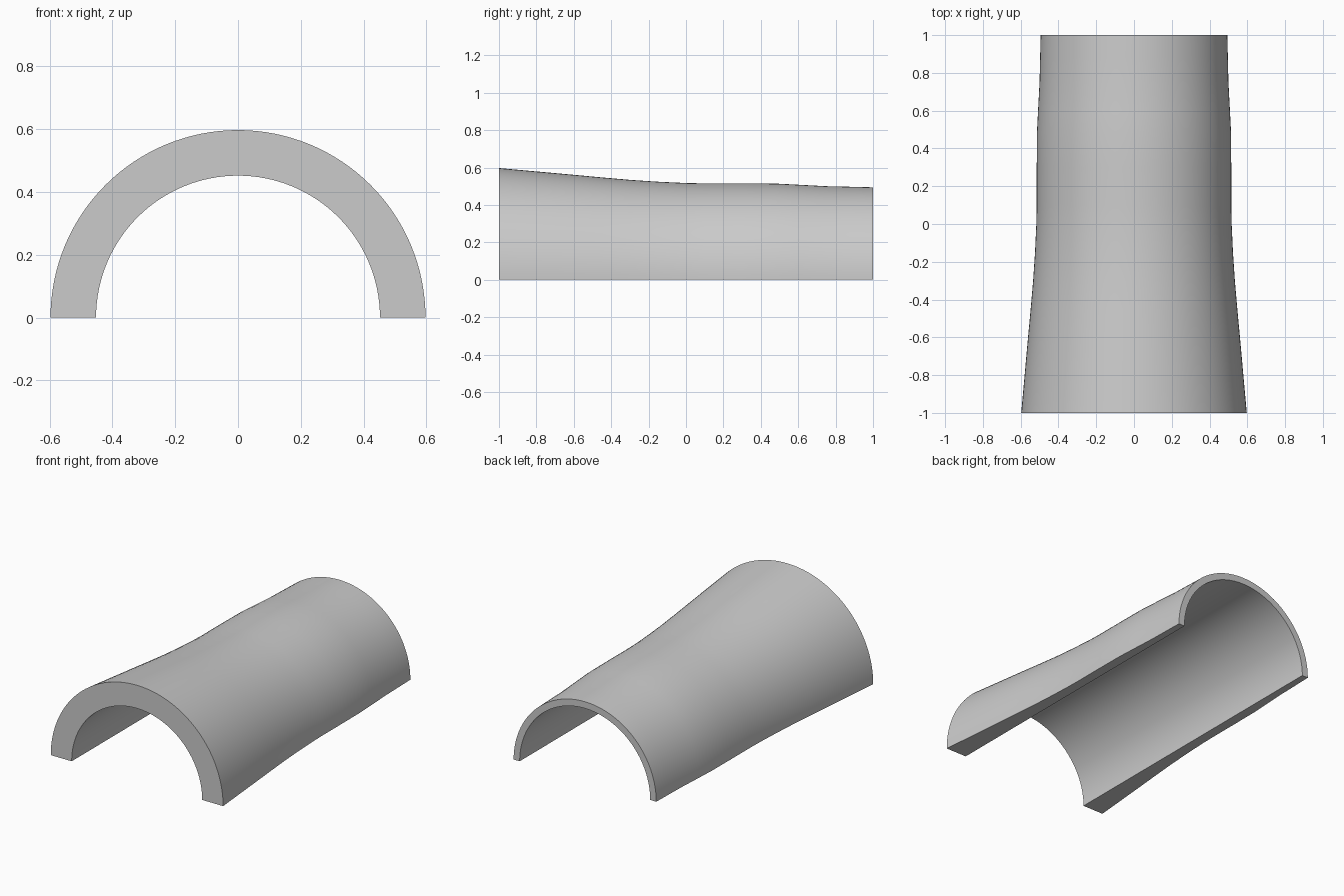
import bpy, bmesh, math

if "Cube" in bpy.data.objects:
    bpy.data.objects.remove(bpy.data.objects["Cube"])

# Plain grey material
grey = bpy.data.materials.new("grey")
grey.diffuse_color = (0.6, 0.6, 0.6, 1)
grey.use_nodes = True
grey.node_tree.nodes["Principled BSDF"].inputs["Base Color"].default_value = grey.diffuse_color

# Outer radius along the length; the bore is straight
OUTER = [(-1, .597), (-.8, .579), (-.6, .561), (-.45, .547), (-.3, .534),
         (-.15, .524), (0, .517), (.1, .515), (.3, .515), (.48, .514),
         (.6, .508), (.75, .5), (.88, .497), (1, .494)]
BORE = 0.452
SEGS = 64


def arc(bm, radius, y):
    """Half circle of vertices standing on the ground."""
    return [bm.verts.new((radius * math.cos(math.pi * i / SEGS), y,
                          radius * math.sin(math.pi * i / SEGS)))
            for i in range(SEGS + 1)]


def bridge(bm, a, b):
    for i in range(len(a) - 1):
        bm.faces.new((a[i], a[i + 1], b[i + 1], b[i]))


# Half-pipe shell with flared front
bm = bmesh.new()
outer = [arc(bm, r, y) for y, r in OUTER]
inner = [arc(bm, BORE, y) for y, r in OUTER]
for rows in (outer, inner):
    for a, b in zip(rows, rows[1:]):
        bridge(bm, a, b)

# End rims and bottom edges
for k in (0, -1):
    bridge(bm, outer[k], inner[k])
    bridge(bm, [row[k] for row in outer], [row[k] for row in inner])

bmesh.ops.recalc_face_normals(bm, faces=bm.faces)
mesh = bpy.data.meshes.new("half_pipe_shell")
bm.to_mesh(mesh)
bm.free()
mesh.materials.append(grey)
shell = bpy.data.objects.new("half_pipe_shell", mesh)
bpy.context.collection.objects.link(shell)
bpy.context.view_layer.objects.active = shell
shell.select_set(True)
bpy.ops.object.shade_smooth_by_angle(angle=math.radians(30))
